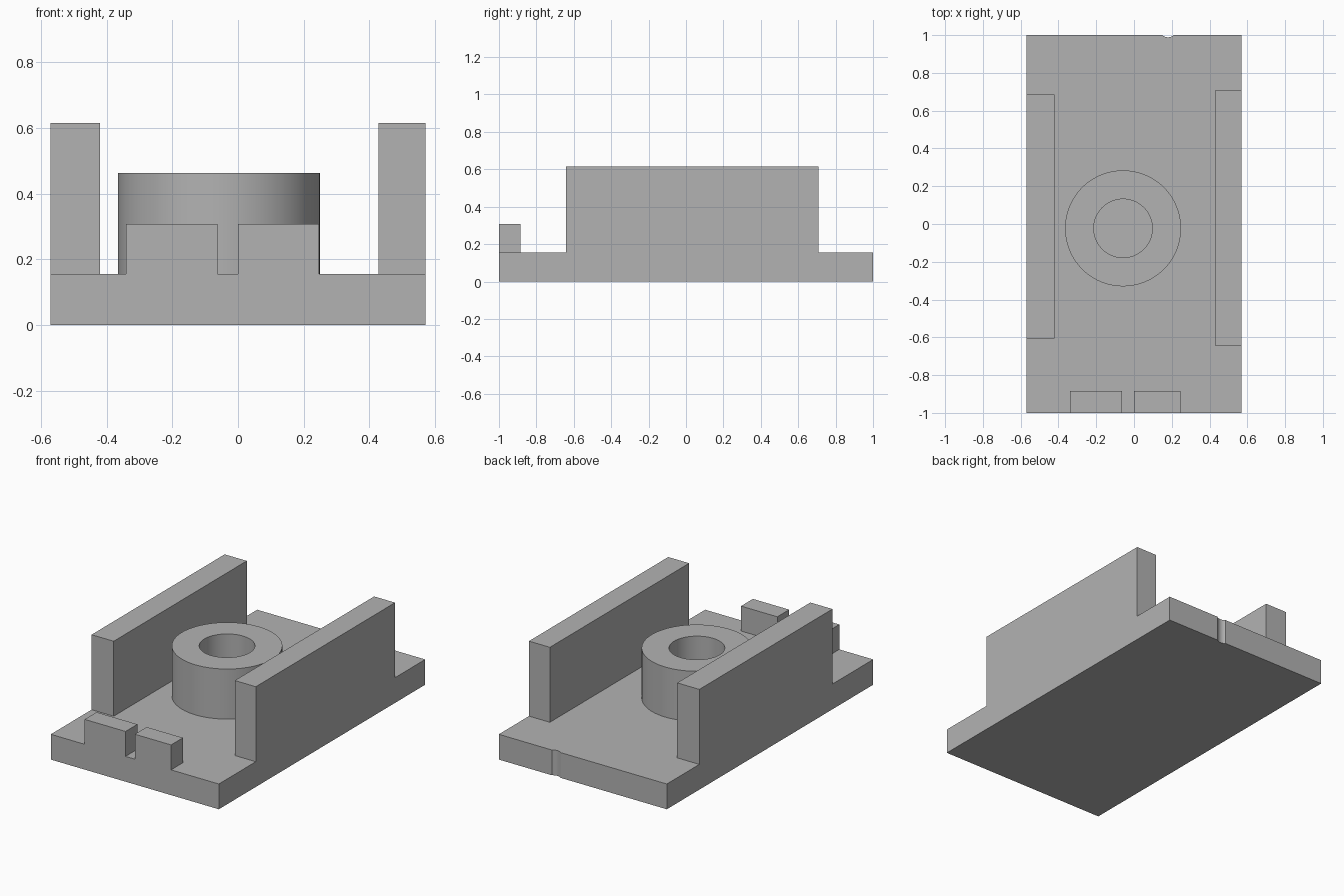
import bpy
import bmesh
from math import sin, cos, pi, asin

cube = bpy.data.objects.get("Cube")
if cube:
    bpy.data.objects.remove(cube, do_unlink=True)

BASE_TOP = 0.155
HALF_X, HALF_Y = 0.57, 1.0

grey = bpy.data.materials.new("plain_grey")
grey.use_nodes = True
grey.diffuse_color = (0.45, 0.45, 0.45, 1)
grey.node_tree.nodes["Principled BSDF"].inputs["Base Color"].default_value = grey.diffuse_color


def make_object(name, bm):
    bmesh.ops.recalc_face_normals(bm, faces=bm.faces)
    mesh = bpy.data.meshes.new(name)
    bm.to_mesh(mesh)
    bm.free()
    mesh.materials.append(grey)
    obj = bpy.data.objects.new(name, mesh)
    bpy.context.collection.objects.link(obj)
    return obj


def prism(name, outline, z0, z1):
    """Extrude a flat outline straight up."""
    bm = bmesh.new()
    face = bm.faces.new([bm.verts.new((x, y, z0)) for x, y in outline])
    result = bmesh.ops.extrude_face_region(bm, geom=[face], use_keep_orig=True)
    top = [v for v in result["geom"] if isinstance(v, bmesh.types.BMVert)]
    bmesh.ops.translate(bm, verts=top, vec=(0, 0, z1 - z0))
    return make_object(name, bm)


def block(name, x0, x1, y0, y1, z1):
    return prism(name, [(x0, y0), (x1, y0), (x1, y1), (x0, y1)], BASE_TOP, z1)


def ring(name, cx, cy, inner, outer, z0, z1, sides=96):
    """Spin a rectangular section into a hollow cylinder."""
    bm = bmesh.new()
    section = [(inner, z0), (outer, z0), (outer, z1), (inner, z1)]
    loops = [[bm.verts.new((cx + r * cos(2 * pi * i / sides),
                            cy + r * sin(2 * pi * i / sides), z))
              for r, z in section] for i in range(sides)]
    for i in range(sides):
        a, b = loops[i], loops[(i + 1) % sides]
        for j in range(4):
            k = (j + 1) % 4
            bm.faces.new((a[j], b[j], b[k], a[k]))
    return make_object(name, bm)


def smooth(obj):
    bpy.ops.object.select_all(action="DESELECT")
    obj.select_set(True)
    bpy.context.view_layer.objects.active = obj
    bpy.ops.object.shade_smooth_by_angle()


# Base plate with a shallow round notch in the back edge
notch_x, notch_half, notch_r = 0.18, 0.03, 0.044
half_angle = asin(notch_half / notch_r)
notch_y = HALF_Y + notch_r * cos(half_angle)
steps = 10
notch = []
for i in range(steps + 1):
    a = half_angle * (1 - 2 * i / steps)
    notch.append((notch_x + notch_r * sin(a), notch_y - notch_r * cos(a)))
outline = [(-HALF_X, -HALF_Y), (HALF_X, -HALF_Y), (HALF_X, HALF_Y),
           *notch, (-HALF_X, HALF_Y)]
smooth(prism("base_plate", outline, 0, BASE_TOP))

# Side walls, slightly different in size
block("left_wall", 0.428, HALF_X, -0.642, 0.708, 0.615)
block("right_wall", -HALF_X, -0.42, -0.605, 0.685, 0.615)

# Front tabs
block("left_front_tab", 0, 0.246, -HALF_Y, -0.885, 0.308)
block("right_front_tab", -0.34, -0.063, -HALF_Y, -0.885, 0.308)

# Central hollow boss
smooth(ring("center_boss", -0.058, -0.023, 0.155, 0.307, BASE_TOP, 0.462))
